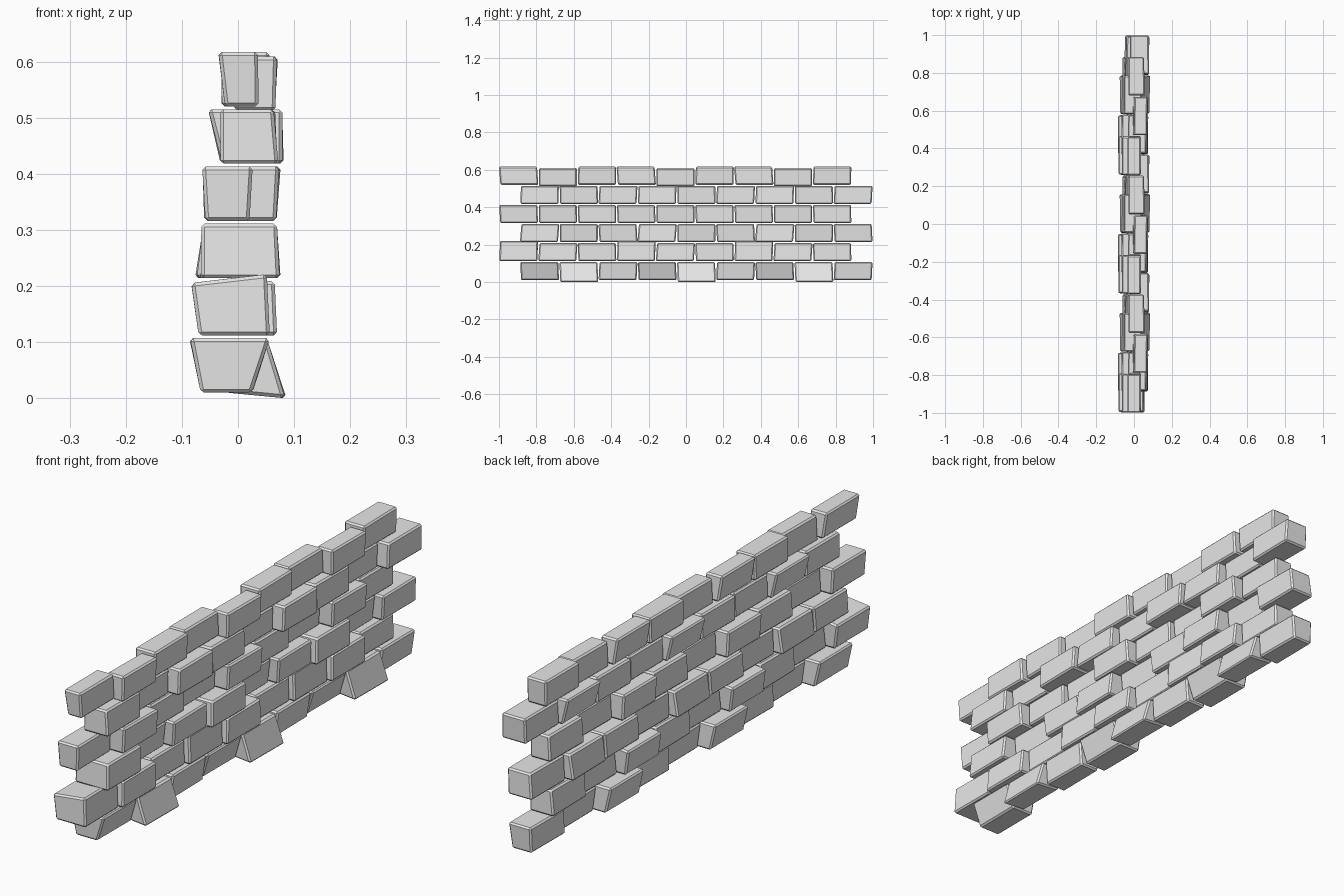
import bpy
import bmesh
import random

random.seed(4)

if "Cube" in bpy.data.objects:
    bpy.data.objects.remove(bpy.data.objects["Cube"], do_unlink=True)

stone = bpy.data.materials.new("light_grey_stone")
stone.use_nodes = True
GREY = (0.8, 0.8, 0.8, 1.0)
stone.diffuse_color = GREY
stone.node_tree.nodes["Principled BSDF"].inputs["Base Color"].default_value = GREY

PITCH = 0.2095       # spacing of bricks along the wall
LENGTH = 0.203       # length of one brick
COURSE = 0.102       # height of one course
HEIGHT = 0.097       # height of one brick

# Each course repeats three bricks; each brick gives, in hundredths:
# right and left side at the bottom, right and left side at the top
COURSES = [
    [(-6.5, 2.5, -8.5, 5.5), (-2, 8.5, -3, 5), (-4.5, 4, -4.5, 5)],
    [(-7, 5.5, -8.2, 5), (-4, 7, -3.5, 6.5), (-6, 4, -5, 4)],
    [(-6.5, 7.5, -6.5, 7), (-7.5, 2, -6, 3), (-5, 5, -4, 6)],
    [(-6, 2, -6.5, 2.5), (-2, 7, -1.5, 7.5), (-5, 4, -4, 4)],
    [(-3, 7, -3, 6.5), (-3, 4, -5.3, 4), (-2, 8, -2, 8)],
    [(-2.5, 3.5, -3.5, 3.5), (-0.5, 6.5, 0, 7), (-3, 5, -3, 5.5)],
]


def make_brick(name, sides, start, base, slant=0.0, sag=0.0):
    """One tapered, bevelled brick, repeated three times along the wall."""
    bm = bmesh.new()
    bmesh.ops.create_cube(bm, size=1.0)
    lean = random.uniform(-0.004, 0.004)
    for v in bm.verts:
        top, left, back = v.co.z > 0, v.co.x > 0, v.co.y > 0
        v.co.x = sides[2 * top + left] / 100 + random.uniform(-0.002, 0.002)
        v.co.y = start + back * LENGTH + (lean if top else -lean)
        v.co.z = base + top * HEIGHT
        # Uneven beds: a sloping top or a sagging bottom edge
        if top:
            v.co.z += slant if left else -slant * 0.3
        elif left:
            v.co.z -= sag
    bmesh.ops.recalc_face_normals(bm, faces=bm.faces)
    mesh = bpy.data.meshes.new(name)
    bm.to_mesh(mesh)
    bm.free()
    mesh.materials.append(stone)
    brick = bpy.data.objects.new(name, mesh)
    bpy.context.collection.objects.link(brick)

    # Chipped edges
    bevel = brick.modifiers.new("worn_edges", "BEVEL")
    bevel.width = 0.006
    bevel.segments = 1
    bevel.limit_method = "NONE"

    # Repeat along the course
    array = brick.modifiers.new("repeat", "ARRAY")
    array.count = 3
    array.use_relative_offset = False
    array.use_constant_offset = True
    array.constant_offset_displace = (0, 3 * PITCH, 0)


# Running bond: every other course is shifted by half a brick
for row, bricks in enumerate(COURSES):
    first = -0.996 if row % 2 else -0.884
    for i, sides in enumerate(bricks):
        base = 0.01 + row * COURSE
        slant = 0.012 if (row, i) == (1, 0) else 0.0
        sag = 0.01 if (row, i) == (0, 1) else 0.0
        if row == 5 and i == 1:
            base -= 0.008
        make_brick(f"course_{row + 1}_brick_{i + 1}", sides,
                   first + i * PITCH, base, slant, sag)
